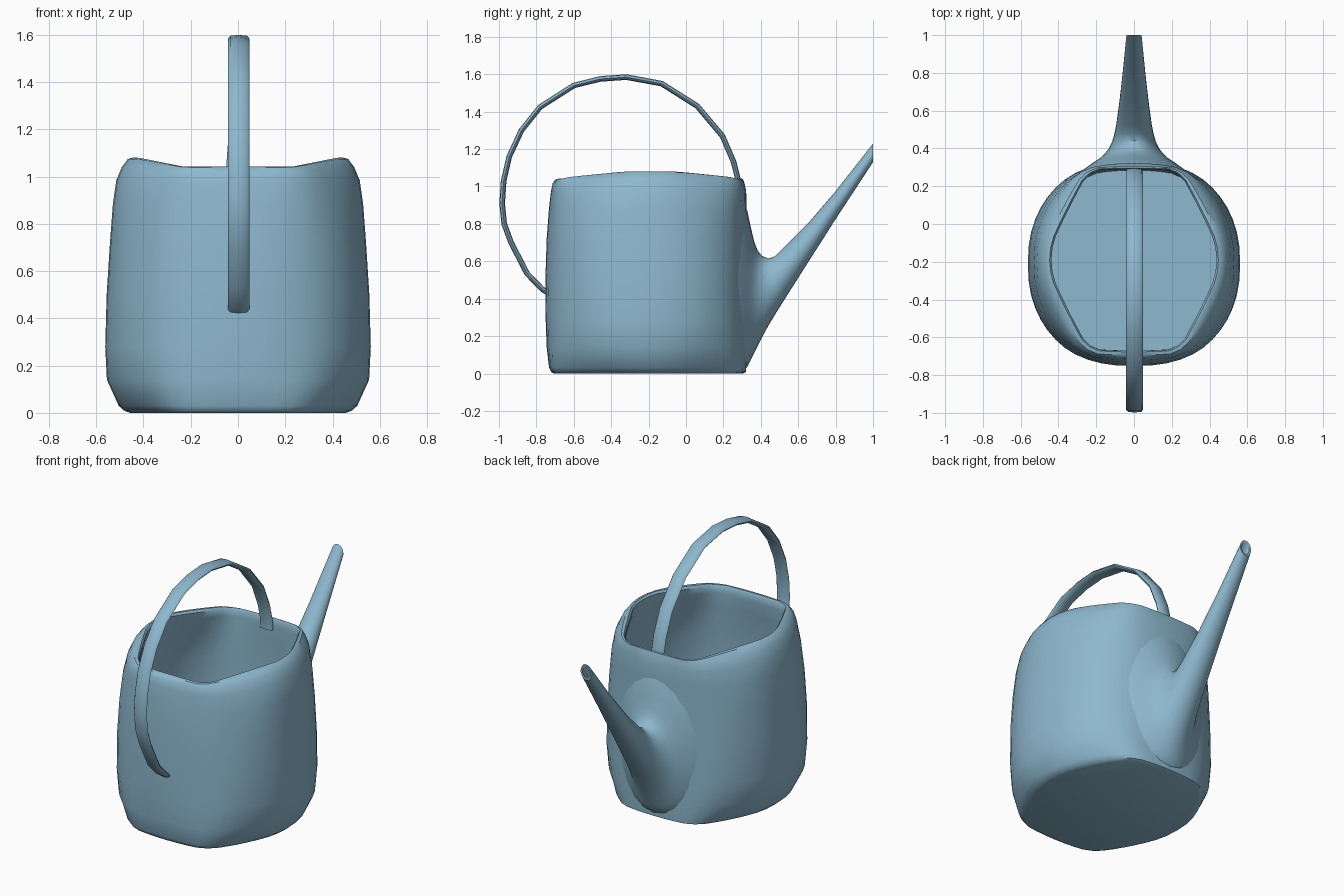
import bpy, math
from mathutils import Vector

if "Cube" in bpy.data.objects:
    bpy.data.objects.remove(bpy.data.objects["Cube"])

blue = bpy.data.materials.new("blue_enamel")
blue.diffuse_color = (.27, .48, .62, 1)
blue.use_nodes = True
blue.node_tree.nodes["Principled BSDF"].inputs["Base Color"].default_value = blue.diffuse_color


def loft(name, rings, cap_start=False, cap_end=False, angle=40):
    """Skin a list of equal-sized closed rings."""
    n = len(rings[0])
    verts = [p for r in rings for p in r]
    faces = []
    for i in range(len(rings) - 1):
        for j in range(n):
            k = (j + 1) % n
            faces.append((i * n + j, i * n + k, (i + 1) * n + k, (i + 1) * n + j))
    if cap_start:
        faces.append(tuple(reversed(range(n))))
    if cap_end:
        faces.append(tuple(range(len(verts) - n, len(verts))))
    me = bpy.data.meshes.new(name)
    me.from_pydata(verts, [], faces)
    me.materials.append(blue)
    ob = bpy.data.objects.new(name, me)
    bpy.context.collection.objects.link(ob)
    bpy.ops.object.select_all(action='DESELECT')
    ob.select_set(True)
    bpy.context.view_layer.objects.active = ob
    bpy.ops.object.mode_set(mode='EDIT')
    bpy.ops.mesh.select_all(action='SELECT')
    bpy.ops.mesh.normals_make_consistent(inside=False)
    bpy.ops.object.mode_set(mode='OBJECT')
    bpy.ops.object.shade_smooth_by_angle(angle=math.radians(angle))
    return ob


# Two 48-point outlines: a hexagon with softened side corners and a full oval
N = 48
corners = [Vector(p) for p in ((1, 0), (.5, 1), (-.5, 1), (-1, 0), (-.5, -1), (.5, -1))]
sharp = [corners[i // 8].lerp(corners[(i // 8 + 1) % 6], i % 8 / 8) for i in range(N)]


def soften(i):
    w = 2 if abs(sharp[i].x) > .7 else 1
    return sum((sharp[(i + o) % N] for o in range(-w, w + 1)), Vector((0, 0))) / (2 * w + 1)


soft = [soften(i) for i in range(N)]
soft = [Vector((p.x / soft[0].x, p.y)) for p in soft]


def full_oval(i, e=2 / 2.35):
    c, s = math.cos(math.tau * i / N), math.sin(math.tau * i / N)
    return Vector((math.copysign(abs(c) ** e, c), math.copysign(abs(s) ** e, s)))


oval = [full_oval(i) for i in range(N)]


def body_ring(rx, ry, cy, z, hexness, lift=0.0):
    """Oval blended towards the hexagon; lift raises the side corners."""
    pts = []
    for o, h in zip(oval, soft):
        p = o.lerp(h, hexness)
        x = p.x * rx
        pts.append((x, cy + p.y * ry, z + lift * min(1, max(0, abs(x) - .23) / .19)))
    return pts


# Body: outer wall up, over the rim, down the inner wall to the floor
profile = [
    (.455, .505, -.20, 0, .6), (.48, .52, -.20, .008, .55), (.505, .527, -.205, .03, .45),
    (.555, .535, -.21, .14, .2), (.562, .54, -.21, .28, .08), (.556, .54, -.212, .5, .05),
    (.542, .535, -.21, .72, .08), (.53, .528, -.205, .88, .2), (.515, .522, -.2, .975, .4, .01),
    (.492, .512, -.2, 1.02, .55, .02), (.467, .50, -.195, 1.039, .75, .035),
    (.447, .487, -.19, 1.042, .85, .038), (.437, .48, -.19, 1.03, .87, .038),
    (.442, .48, -.19, .99, .8, .03), (.475, .49, -.195, .9, .4),
    (.512, .51, -.205, .72, .12), (.532, .517, -.212, .45, .08), (.53, .513, -.21, .15, .2),
    (.465, .49, -.205, .04, .5),
]
loft("can_body", [body_ring(*p) for p in profile], True, True)

# Spout: upright oval sections (y, bottom, top, half width), root bent round the body
sections = [
    (.308, .02, .92, .33), (.328, .035, .87, .28), (.347, .075, .78, .225),
    (.365, .11, .705, .18), (.382, .145, .66, .155), (.405, .19, .63, .134),
    (.44, .255, .615, .115),
    (.475, .313, .627, .105), (.52, .385, .67, .095), (.65, .59, .80, .077),
    (.8, .825, .975, .06), (1.0, 1.13, 1.23, .04),
    (.998, 1.143, 1.213, .028), (.93, 1.045, 1.11, .026),
]


def spout_ring(y, z0, z1, w, n=24):
    bend = max(0, min(1, (.5 - y) / .18)) * .65
    pts = []
    for i in range(n):
        a = math.tau * i / n
        x = w * math.cos(a)
        pts.append((x, y - bend * x * x, (z0 + z1) / 2 + (z1 - z0) / 2 * math.sin(a)))
    return pts


loft("spout", [spout_ring(*s) for s in sections], False, True)

# Handle: flat band swept along an arch in the yz plane
path = [(-.735, .43), (-.77, .452), (-.85, .535), (-.935, .70), (-.972, .80), (-.983, .91),
        (-.975, 1.03), (-.945, 1.16), (-.88, 1.30), (-.78, 1.425), (-.6, 1.54), (-.46, 1.575),
        (-.32, 1.585), (-.13, 1.55), (.06, 1.43), (.195, 1.27), (.255, 1.13), (.28, 1.03),
        (.282, .97)]
band = [(.045, 0), (.036, .011), (0, .015), (-.036, .011),
        (-.045, 0), (-.036, -.011), (0, -.015), (.036, -.011)]
rings = []
for i, p in enumerate(path):
    a, b = Vector(path[max(i - 1, 0)]), Vector(path[min(i + 1, len(path) - 1)])
    d = (b - a).normalized()
    rings.append([(x + .003, p[0] - d.y * t, p[1] + d.x * t) for x, t in band])
loft("handle", rings, True, True, 60)
